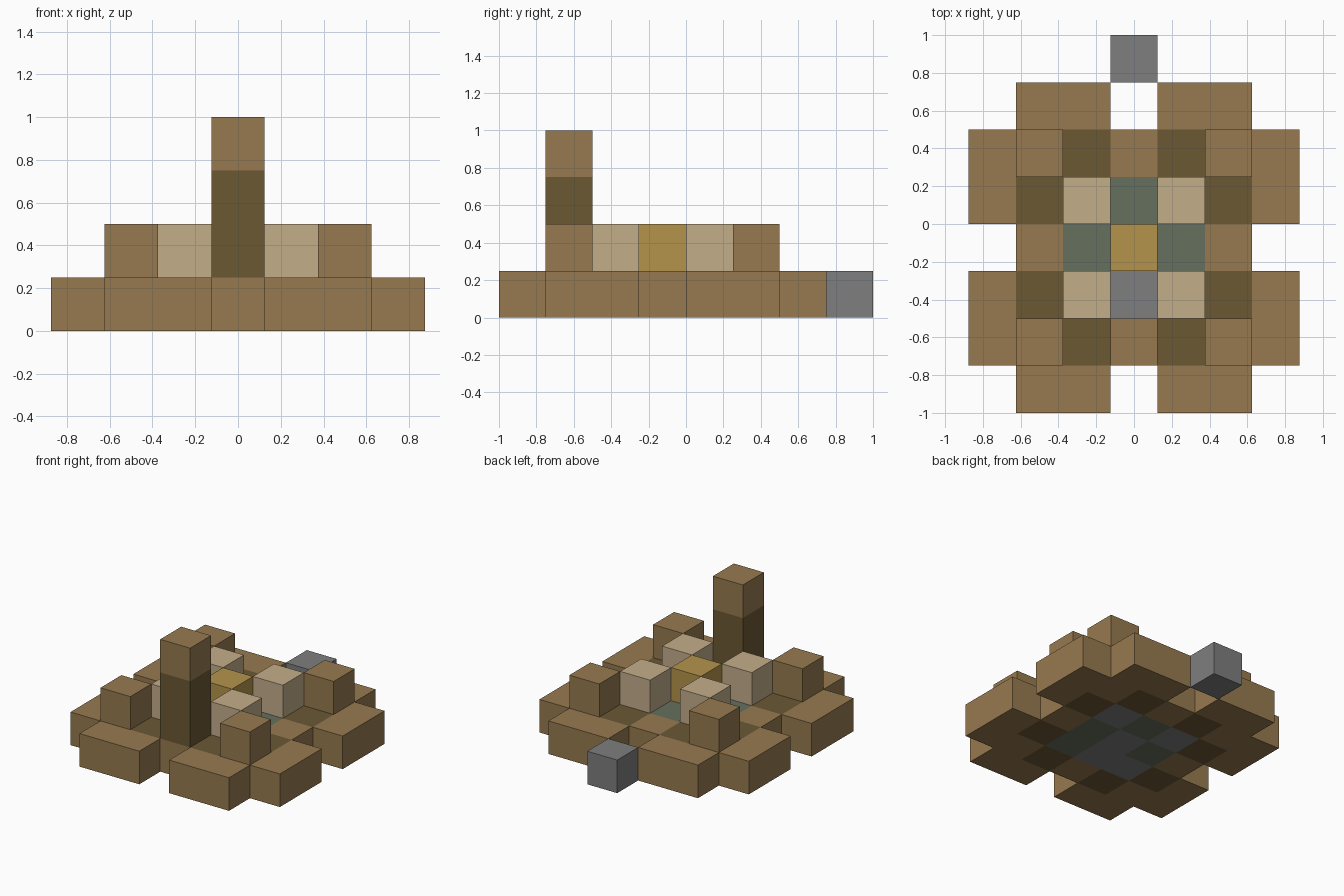
import bpy
import bmesh

CELL = 0.25

if "Cube" in bpy.data.objects:
    bpy.data.objects.remove(bpy.data.objects["Cube"], do_unlink=True)


def linear(c):
    c /= 255
    return c / 12.92 if c <= 0.04045 else ((c + 0.055) / 1.055) ** 2.4


def material(name, r, g, b):
    col = (linear(r), linear(g), linear(b), 1)
    m = bpy.data.materials.new(name)
    m.use_nodes = True
    m.diffuse_color = col
    bsdf = m.node_tree.nodes["Principled BSDF"]
    bsdf.inputs["Base Color"].default_value = col
    bsdf.inputs["Roughness"].default_value = 0.9
    return m


brown = material("brown", 151, 122, 80)
dark = material("dark brown", 107, 88, 52)
cream = material("cream", 196, 174, 138)
gold = material("gold", 181, 148, 76)
green = material("grey green", 102, 112, 94)
grey = material("grey", 126, 126, 127)


def block(name, mat, x, y, z=0, size=(1, 1, 1)):
    """Box in grid cells: x is a column from the middle, y a row from the front."""
    low = ((x - 0.5) * CELL, y * CELL - 1, z * CELL)
    bm = bmesh.new()
    bmesh.ops.create_cube(bm, size=1)
    for v in bm.verts:
        v.co = [low[i] + (v.co[i] + 0.5) * size[i] * CELL for i in range(3)]
    mesh = bpy.data.meshes.new(name)
    bm.to_mesh(mesh)
    bm.free()
    mesh.materials.append(mat)
    bpy.context.collection.objects.link(bpy.data.objects.new(name, mesh))


def pair(name, mat, x, y, z=0, size=(1, 1, 1)):
    """The same box on the left and, mirrored, on the right."""
    block("left_" + name, mat, x, y, z, size)
    block("right_" + name, mat, 1 - x - size[0], y, z, size)


# Outer rim of the base, with corner posts standing on it
pair("front_rim", brown, 1, 0, size=(2, 1, 1))
pair("back_rim", brown, 1, 6, size=(2, 1, 1))
pair("side_rim", brown, 2, 3)
for end, outer, row, inner in (("front", 1, 1, 2), ("back", 4, 5, 4)):
    pair(end + "_side_rim", brown, 3, outer, size=(1, 2, 1))
    pair(end + "_corner", brown, 2, row)
    pair(end + "_corner_post", brown, 2, row, 1)
    pair(end + "_dark_floor", dark, 1, row)
    pair(end + "_dark_side_floor", dark, 2, inner)
    pair(end + "_pillar", cream, 1, inner, 1)
    block(end + "_floor", brown, 0, row)

# Floor of the middle
pair("middle_floor", green, 1, 3)
pair("back_pillar_base", grey, 1, 4)
block("left_front_pillar_base", green, 1, 2)
block("right_front_pillar_base", grey, -1, 2)
block("back_middle_floor", green, 0, 4)
block("front_middle_floor", grey, 0, 2)
block("centre_base", grey, 0, 3)

# Gold centre, front tower and loose block at the back
block("gold_centre", gold, 0, 3, 1)
block("tower", dark, 0, 1, 1, (1, 1, 2))
block("tower_top", brown, 0, 1, 3)
block("back_block", grey, 0, 7)
